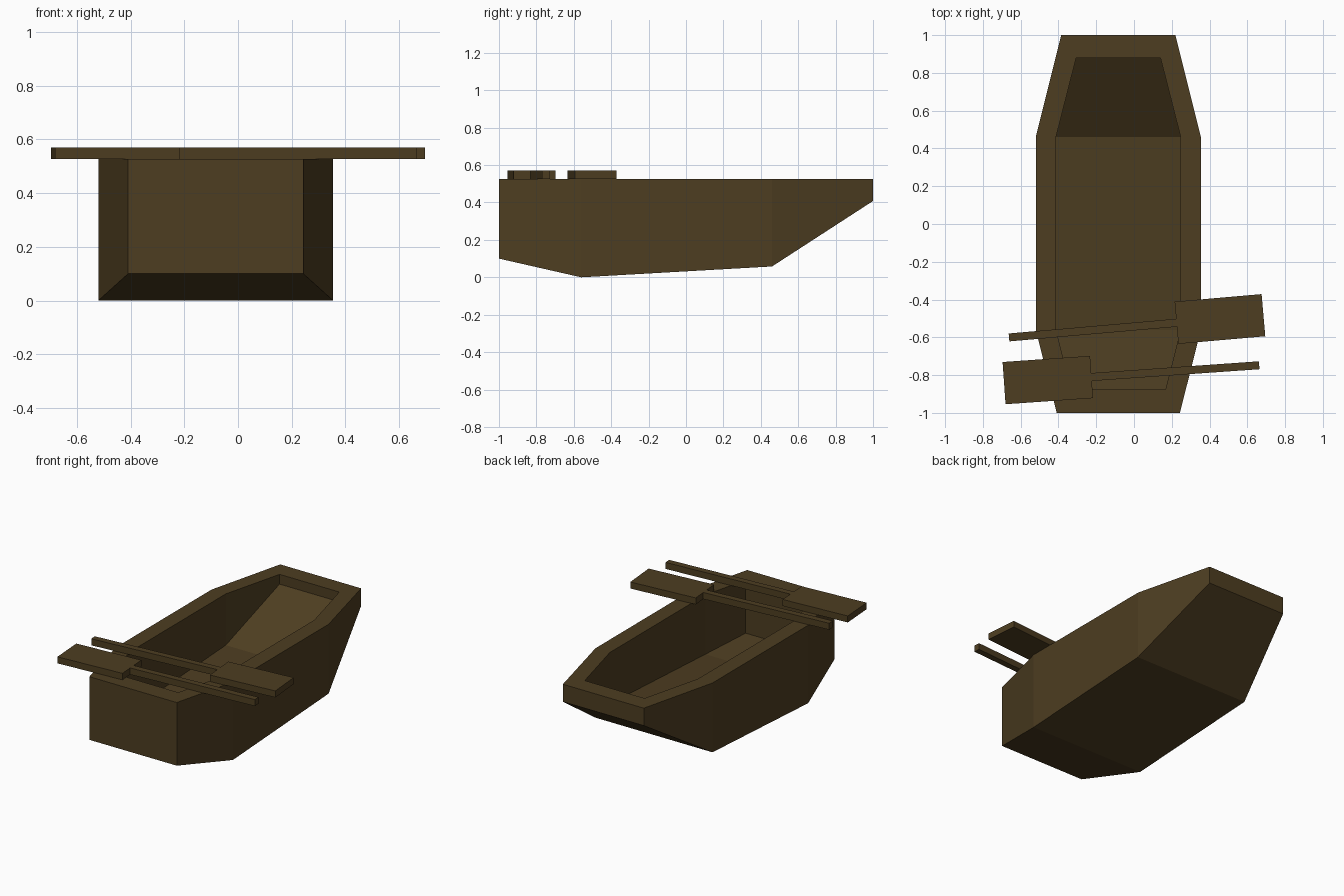
import bpy, bmesh, math
from mathutils import Matrix

if "Cube" in bpy.data.objects:
    bpy.data.objects.remove(bpy.data.objects["Cube"])

CX, RIM, OAR_T = -0.083, 0.526, 0.044

wood = bpy.data.materials.new("dark_wood")
wood.diffuse_color = (0.075, 0.047, 0.015, 1)
wood.use_nodes = True
wood.node_tree.nodes["Principled BSDF"].inputs["Base Color"].default_value = wood.diffuse_color


def finish(name, bm):
    bmesh.ops.recalc_face_normals(bm, faces=bm.faces)
    mesh = bpy.data.meshes.new(name)
    bm.to_mesh(mesh)
    bm.free()
    mesh.materials.append(wood)
    obj = bpy.data.objects.new(name, mesh)
    bpy.context.collection.objects.link(obj)
    return obj


# Hull stations: y, half width, bottom height
OUTER = [(-1.0, 0.326, 0.10), (-0.56, 0.437, 0.0), (0.46, 0.437, 0.058), (1.0, 0.302, 0.408)]
INNER = [(-0.875, 0.25, 0.168), (-0.56, 0.33, 0.125), (0.46, 0.33, 0.18), (0.88, 0.223, 0.46)]


def trough(bm, stations):
    # Open-topped shell: returns the section vertices of each station
    secs = []
    for y, w, z in stations:
        secs.append([bm.verts.new(p) for p in (
            (CX - w, y, RIM), (CX - w, y, z), (CX + w, y, z), (CX + w, y, RIM))])
    for a, b in zip(secs, secs[1:]):
        for i in range(3):
            bm.faces.new((a[i], a[i + 1], b[i + 1], b[i]))
    bm.faces.new(secs[0])
    bm.faces.new(secs[-1])
    return secs


# Boat hull: outer and inner shells joined by a flat rim
bm = bmesh.new()
out, inn = trough(bm, OUTER), trough(bm, INNER)
for k in range(3):
    for s in (0, 3):
        bm.faces.new((out[k][s], out[k + 1][s], inn[k + 1][s], inn[k][s]))
for e in (0, -1):
    bm.faces.new((out[e][0], out[e][3], inn[e][3], inn[e][0]))
finish("boat_hull", bm)


# Oars: flat outline around the blade joint, extruded upward
def oar(name, x, y, degrees, blade):
    bm = bmesh.new()
    shaft, s, w = 0.89, 0.021, 0.112
    half = [(-shaft, s), (0, s), (0, w), (blade, w)]
    pts = half + [(px, -py) for px, py in reversed(half)]
    face = bm.faces.new([bm.verts.new((px, py, 0)) for px, py in pts])
    ext = bmesh.ops.extrude_face_region(bm, geom=[face])
    top = [v for v in ext["geom"] if isinstance(v, bmesh.types.BMVert)]
    bmesh.ops.translate(bm, verts=top, vec=(0, 0, OAR_T))
    obj = finish(name, bm)
    obj.matrix_world = Matrix.Translation((x, y, RIM)) @ Matrix.Rotation(math.radians(degrees), 4, 'Z')


oar("oar_right", 0.225, -0.523, 5, 0.462)
oar("oar_left", -0.225, -0.81, 184, 0.464)
